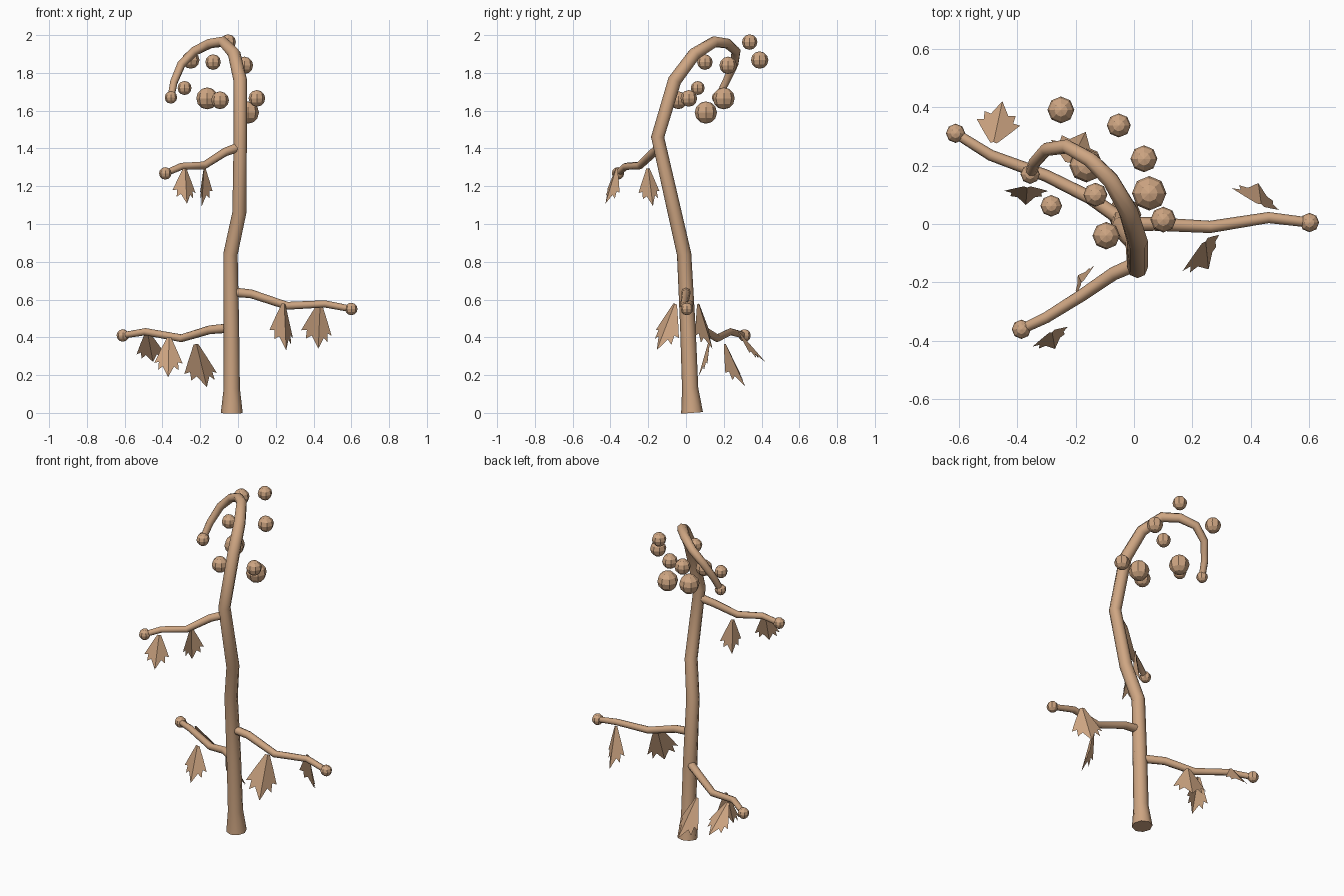
import bpy, math
from mathutils import Vector

cube = bpy.data.objects.get("Cube")
if cube:
    bpy.data.objects.remove(cube, do_unlink=True)

bark = bpy.data.materials.new("tan_bark")
bark.use_nodes = True
TAN = (0.62, 0.38, 0.225, 1)
bark.diffuse_color = TAN
bark.node_tree.nodes["Principled BSDF"].inputs["Base Color"].default_value = TAN


def activate(ob):
    bpy.ops.object.select_all(action="DESELECT")
    ob.select_set(True)
    bpy.context.view_layer.objects.active = ob


def tube(name, points):
    """Eight-sided tapering tube through (x, y, z, radius) points."""
    cu = bpy.data.curves.new(name, "CURVE")
    cu.dimensions = "3D"
    cu.bevel_depth = 1
    cu.bevel_resolution = 2
    cu.use_fill_caps = True
    sp = cu.splines.new("POLY")
    sp.points.add(len(points) - 1)
    for p, (x, y, z, r) in zip(sp.points, points):
        p.co = (x, y, z, 1)
        p.radius = r
    ob = bpy.data.objects.new(name, cu)
    bpy.context.collection.objects.link(ob)
    activate(ob)
    bpy.ops.object.convert(target="MESH")
    ob = bpy.context.object
    ob.data.materials.clear()
    ob.data.materials.append(bark)
    bpy.ops.object.shade_smooth_by_angle(angle=math.radians(50))


def ball(name, x, y, z, r):
    bpy.ops.mesh.primitive_uv_sphere_add(segments=8, ring_count=6, radius=r, location=(x, y, z))
    ob = bpy.context.object
    ob.name = name
    ob.data.materials.append(bark)


# Half outline of a lobed leaf: (across, along)
LEAF = [(0.15, 0), (0.6, 0.32), (1, 0.62), (0.68, 0.6), (0.72, 0.8), (0.4, 0.72)]


def leaf(name, base, tip, side, width):
    """Leaf folded along its midrib, hanging from base to tip."""
    base, tip = Vector(base), Vector(tip)
    along = tip - base
    across = Vector((*side, 0))
    across = (across - along * across.dot(along) / along.length_squared).normalized()
    normal = across.cross(along).normalized()
    # wings bend towards the branch, away from the outward lean
    if normal.dot(Vector((along.x, along.y, 0))) > 0:
        normal = -normal
    verts, faces = [base, tip], []
    for s in (-1, 1):
        start = len(verts)
        verts += [base + along * v + (across * s + normal * 0.35) * u * width / 2 for u, v in LEAF]
        wing = [0] + list(range(start, len(verts))) + [1]
        faces.append(wing if s > 0 else wing[::-1])
    me = bpy.data.meshes.new(name)
    me.from_pydata(verts, [], faces)
    me.materials.append(bark)
    bpy.context.collection.objects.link(bpy.data.objects.new(name, me))


# Trunk with a flared foot and a hooked crown
tube("trunk", [
    (-0.033, 0.032, 0, 0.058), (-0.033, 0.022, 0.13, 0.043), (-0.035, 0.01, 0.45, 0.041),
    (-0.04, -0.01, 0.84, 0.038), (0.007, -0.06, 1.06, 0.037), (0.012, -0.15, 1.46, 0.035),
    (0.012, -0.06, 1.76, 0.036), (-0.02, 0.045, 1.9, 0.034), (-0.08, 0.15, 1.965, 0.03),
    (-0.15, 0.22, 1.955, 0.027), (-0.23, 0.265, 1.915, 0.025), (-0.3, 0.255, 1.845, 0.023),
    (-0.34, 0.21, 1.75, 0.021), (-0.355, 0.17, 1.67, 0.019)])
ball("trunk_tip", -0.355, 0.17, 1.67, 0.033)

# Branches, each ending in a bud
BRANCHES = {
    "low_branch": [(-0.035, 0.01, 0.45), (-0.15, 0.09, 0.44), (-0.3, 0.165, 0.395),
                   (-0.49, 0.235, 0.43), (-0.61, 0.31, 0.41)],
    "middle_branch": [(-0.03, 0, 0.64), (0.07, 0, 0.63), (0.26, -0.01, 0.567),
                      (0.46, 0.022, 0.577), (0.6, 0.005, 0.55)],
    "high_branch": [(0.01, -0.135, 1.41), (-0.07, -0.17, 1.38), (-0.18, -0.245, 1.31),
                    (-0.3, -0.32, 1.305), (-0.385, -0.36, 1.268)],
}
for name, path in BRANCHES.items():
    tube(name, [(*p, 0.025 - 0.002 * i) for i, p in enumerate(path)])
    ball(name + "_bud", *path[-1], 0.033)

# Round fruit around the crown
for i, f in enumerate([
        (-0.25, 0.39, 1.868, 0.046), (-0.052, 0.337, 1.963, 0.041), (0.034, 0.223, 1.84, 0.046),
        (0.052, 0.105, 1.59, 0.059), (0.1, 0.015, 1.665, 0.044), (-0.132, 0.1, 1.857, 0.041),
        (-0.283, 0.062, 1.72, 0.037), (-0.095, -0.04, 1.655, 0.047), (-0.163, 0.2, 1.665, 0.058)]):
    ball(f"fruit_{i + 1}", *f)

# Hanging leaves: base, tip, sideways direction, width
for i, spec in enumerate([
        ((-0.48, 0.28, 0.43), (-0.45, 0.42, 0.27), (1, -0.1), 0.15),
        ((-0.365, 0.125, 0.4), (-0.37, 0.065, 0.19), (1, 0), 0.15),
        ((-0.22, 0.21, 0.365), (-0.165, 0.315, 0.137), (0.9, -0.4), 0.19),
        ((0.245, -0.06, 0.578), (0.255, -0.155, 0.332), (0.66, 0.75), 0.18),
        ((0.435, 0.068, 0.578), (0.425, 0.14, 0.34), (0.88, -0.45), 0.18),
        ((-0.28, -0.37, 1.295), (-0.27, -0.427, 1.107), (0.84, 0.5), 0.14),
        ((-0.18, -0.2, 1.295), (-0.192, -0.175, 1.095), (0.5, 0.85), 0.13)]):
    leaf(f"leaf_{i + 1}", *spec)
